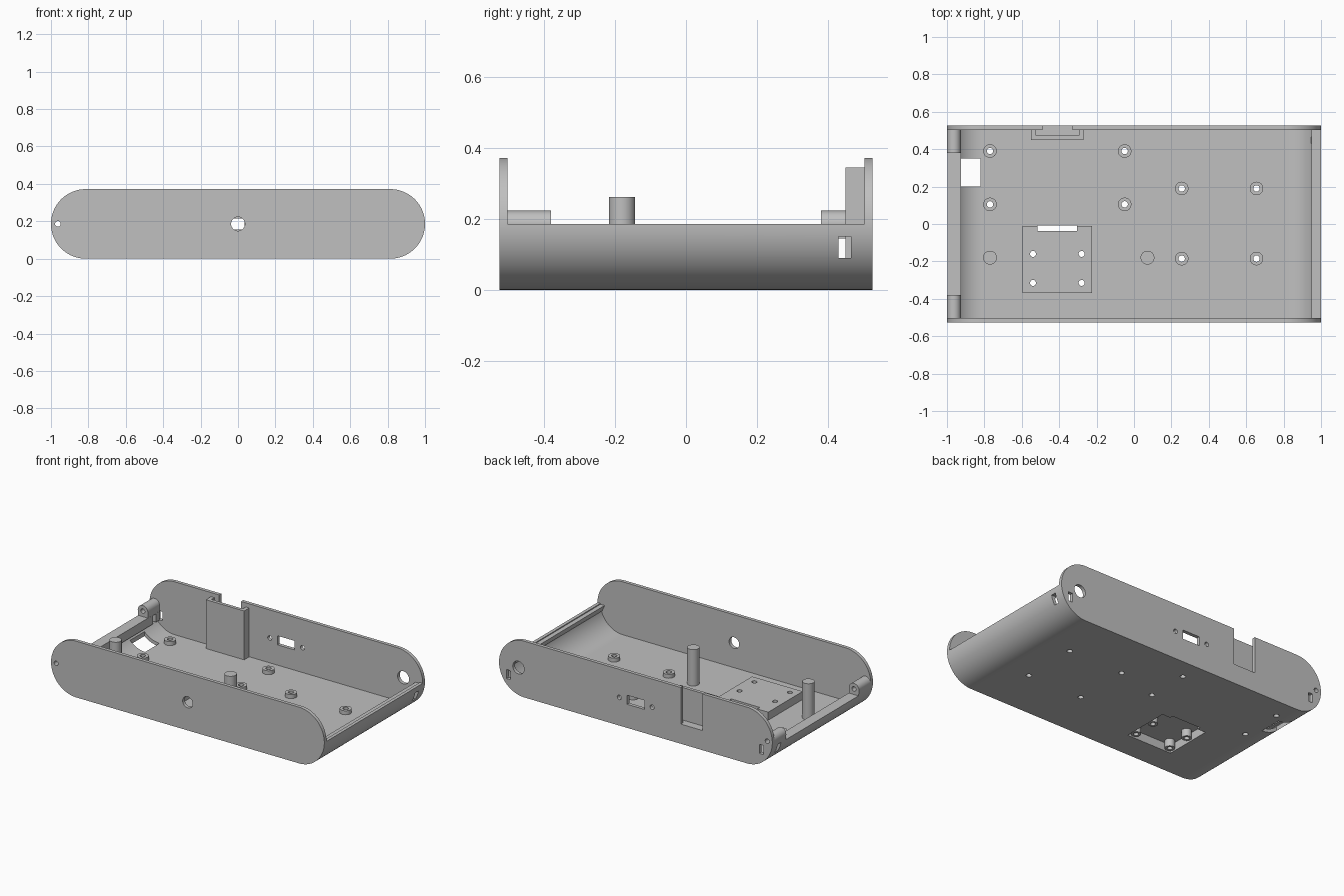
import bpy, bmesh, math
from mathutils import Matrix, Vector

if "Cube" in bpy.data.objects:
    bpy.data.objects.remove(bpy.data.objects["Cube"], do_unlink=True)

R, CX = 0.186, 0.814      # end radius and centre of the rounded ends
WALL = 0.022
Y_IN, Y_OUT = 0.503, 0.526
PIN_X, PIN_R = -0.963, 0.015

grey = bpy.data.materials.new("matte_grey")
grey.use_nodes = True
grey.diffuse_color = (0.527, 0.527, 0.527, 1)
grey.node_tree.nodes["Principled BSDF"].inputs["Base Color"].default_value = grey.diffuse_color
parts = []


# Shape helpers: each adds a closed solid to a bmesh
def box(bm, x0, x1, y0, y1, z0, z1):
    size = Matrix.Diagonal((x1 - x0, y1 - y0, z1 - z0, 1))
    mid = Matrix.Translation(((x0 + x1) / 2, (y0 + y1) / 2, (z0 + z1) / 2))
    bmesh.ops.create_cube(bm, size=1, matrix=mid @ size)


def rod(bm, axis, a, b, r, lo, hi):
    """Cylinder along z at (x=a, y=b), or along y at (x=a, z=b)."""
    m = Matrix.Translation((a, b, (lo + hi) / 2))
    if axis == "y":
        m = Matrix.Translation((a, (lo + hi) / 2, b)) @ Matrix.Rotation(math.pi / 2, 4, "X")
    bmesh.ops.create_cone(bm, cap_ends=True, segments=40, radius1=r, radius2=r,
                          depth=hi - lo, matrix=m)


def extrude(bm, profile, y0, y1):
    """Extrude an (x, z) outline along y."""
    face = bm.faces.new([bm.verts.new((x, y0, z)) for x, z in profile])
    res = bmesh.ops.extrude_face_region(bm, geom=[face])
    moved = [v for v in res["geom"] if isinstance(v, bmesh.types.BMVert)]
    bmesh.ops.translate(bm, verts=moved, vec=Vector((0, y1 - y0, 0)))
    bmesh.ops.recalc_face_normals(bm, faces=bm.faces)


def arc(cx, r, start, end, n=24):
    angles = [math.radians(start + (end - start) * i / n) for i in range(n + 1)]
    return [(cx + r * math.cos(a), R + r * math.sin(a)) for a in angles]


def make(name, bm):
    mesh = bpy.data.meshes.new(name)
    bm.to_mesh(mesh)
    bm.free()
    mesh.materials.append(grey)
    ob = bpy.data.objects.new(name, mesh)
    bpy.context.collection.objects.link(ob)
    parts.append(ob)
    return ob


def cut(ob, *cutters):
    """Subtract solids, each given as (function, arguments...)."""
    for shape, *args in cutters:
        bm = bmesh.new()
        shape(bm, *args)
        tool = make("cutter", bm)
        parts.remove(tool)
        tool.hide_render = True
        mod = ob.modifiers.new("cut", "BOOLEAN")
        mod.operation, mod.solver, mod.object = "DIFFERENCE", "EXACT", tool
        bpy.context.view_layer.objects.active = ob
        bpy.ops.object.modifier_apply(modifier=mod.name)
        bpy.data.objects.remove(tool, do_unlink=True)


def solid(name, shape, *args):
    bm = bmesh.new()
    shape(bm, *args)
    return make(name, bm)


# Layout of the fittings
standoffs = [(x, y) for x in (-0.77, -0.05) for y in (0.39, 0.105)]
standoffs += [(x, y) for x in (0.255, 0.655) for y in (0.19, -0.185)]
mounts = [(x, y) for x in (-0.54, -0.28) for y in (-0.16, -0.315)]
platform_cavity = (box, -0.575, -0.245, -0.35, -0.03, -0.1, 0.055)
platform_slot = (box, -0.515, -0.305, -0.037, -0.008, -0.1, 0.2)
strap_slots = [(box, x, x + 0.2, 0.43, 0.465, 0.09, 0.15) for x in (-1.1, 0.9)]

# Tray: floor with two rounded side walls
outline = arc(CX, R, 0, -90) + arc(-CX, R, -90, -180)
outline += arc(-CX, R - WALL, -180, -90) + arc(CX, R - WALL, -90, 0)
tray = solid("tray", extrude, outline, -Y_IN - 0.005, Y_IN + 0.005)
cut(tray, (box, -1.1, -0.9, -0.38, 0.38, 0.149, 0.3),
    (box, -0.93, -0.82, 0.2, 0.35, -0.1, 0.09),
    platform_cavity, platform_slot, *strap_slots,
    *[(rod, "z", x, y, 0.017, -0.1, 0.1) for x, y in standoffs])

# End plates
stadium = arc(CX, R, 90, -90, 48) + arc(-CX, R, -90, -270, 48)
front = solid("front_plate", extrude, stadium, -Y_OUT, -Y_IN)
cut(front, (rod, "y", 0, R, 0.037, -0.6, -0.4),
    (rod, "y", PIN_X, R, PIN_R, -0.6, -0.4))
back = solid("back_plate", extrude, stadium, Y_IN, Y_OUT)
cut(back, (rod, "y", PIN_X, R, PIN_R, 0.4, 0.6),
    (rod, "y", 0.858, R, 0.042, 0.4, 0.6),
    (box, -0.063, 0.063, 0.4, 0.6, 0.156, 0.216),
    (box, -0.49, -0.33, 0.4, 0.6, 0.13, 0.5),
    *[(rod, "y", x, R, 0.015, 0.4, 0.6) for x in (-0.12, 0.12)],
    *[(box, x - 0.015, x + 0.015, 0.4, 0.6, 0.09, 0.15) for x in (-0.92, 0.93)])

# Side rails along the tops of the walls
hinge_rail = solid("hinge_rail", extrude,
                   [(-0.925, 0.149), (-0.985, 0.149), (-0.965, 0.09), (-0.925, 0.09)], -Y_IN, Y_IN)
cut(hinge_rail, strap_slots[0])
rail = solid("closing_rail", extrude,
             [(0.948, R - 0.006), (0.985, R - 0.006), (0.98, 0.14), (0.965, 0.14)], -Y_IN, Y_IN)
cut(rail, strap_slots[1])

# Hinge barrels with their supports
for side, lo, hi in (("front", -Y_IN, -0.38), ("back", 0.38, Y_IN)):
    barrel = solid(side + "_hinge_barrel", rod, "y", PIN_X, R, 0.037, lo, hi)
    support = solid(side + "_hinge_support", box, -0.99, -0.926, lo, hi, 0.145, R)
    tray_hole = (rod, "y", PIN_X, R, PIN_R, -0.6, 0.6)
    cut(barrel, tray_hole)
    cut(support, tray_hole)
cut(tray, (rod, "y", PIN_X, R, PIN_R, -0.6, 0.6))

# Tall posts and drilled standoffs
for x in (-0.77, 0.072):
    solid("support_post", rod, "z", x, -0.18, 0.037, 0.01, 0.262)
for x, y in standoffs:
    standoff = solid("standoff", rod, "z", x, y, 0.036, 0.01, 0.048)
    cut(standoff, (rod, "z", x, y, 0.017, -0.1, 0.2))

# Hollow raised platform with screw tubes underneath
platform = solid("platform", box, -0.595, -0.225, -0.37, -0.01, 0.005, 0.075)
cut(platform, platform_cavity, platform_slot,
    *[(rod, "z", x, y, 0.016, -0.1, 0.2) for x, y in mounts])
for x, y in mounts:
    tube = solid("screw_tube", rod, "z", x, y, 0.03, 0.005, 0.06)
    cut(tube, (rod, "z", x, y, 0.016, -0.1, 0.2))

# Pocket against the back plate, open at the top
pocket = solid("pocket", box, -0.55, -0.27, 0.45, Y_IN + 0.002, 0.01, 0.345)
cut(pocket, (box, -0.525, -0.295, 0.472, 0.6, 0.13, 0.5))

# Smooth round surfaces, keep hard edges
bpy.ops.object.select_all(action="DESELECT")
for ob in parts:
    ob.select_set(True)
bpy.context.view_layer.objects.active = tray
bpy.ops.object.shade_smooth_by_angle(angle=math.radians(30))
